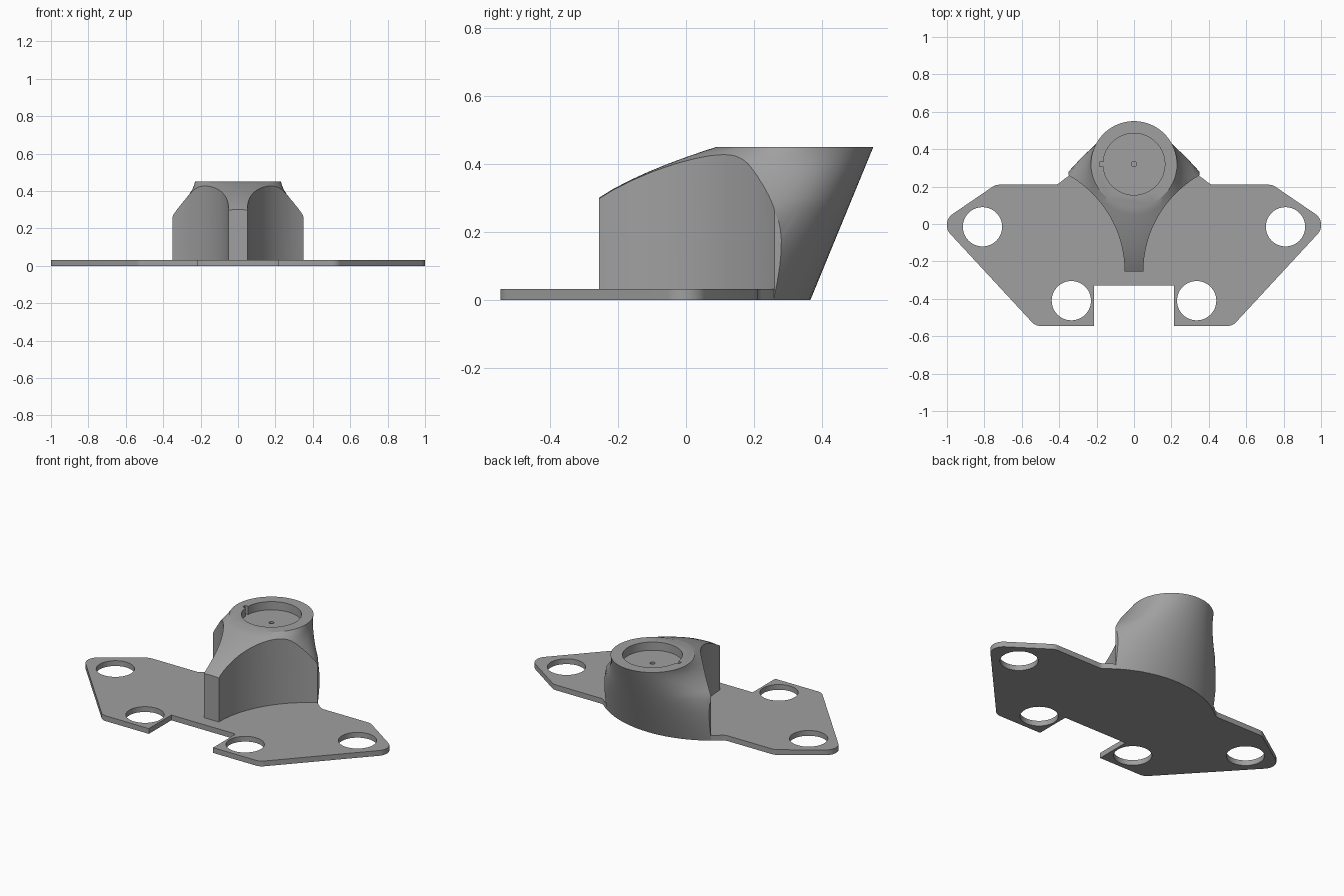
import bpy, bmesh, math
from mathutils import Vector

if "Cube" in bpy.data.objects:
    bpy.data.objects.remove(bpy.data.objects["Cube"])

H = 0.45            # total height
T = 0.032           # plate thickness

grey = bpy.data.materials.new("grey_plastic")
grey.diffuse_color = (0.35, 0.35, 0.35, 1)
grey.use_nodes = True
grey.node_tree.nodes["Principled BSDF"].inputs["Base Color"].default_value = grey.diffuse_color


def finish(name, bm):
    bmesh.ops.recalc_face_normals(bm, faces=bm.faces[:])
    me = bpy.data.meshes.new(name)
    bm.to_mesh(me)
    bm.free()
    ob = bpy.data.objects.new(name, me)
    me.materials.append(grey)
    bpy.context.collection.objects.link(ob)
    return ob


def loft(name, rings):
    """Solid skinned through equal-length closed rings, capped at both ends."""
    bm = bmesh.new()
    vs = [[bm.verts.new(p) for p in ring] for ring in rings]
    n = len(vs[0])
    for a, b in zip(vs, vs[1:]):
        for i in range(n):
            j = (i + 1) % n
            bm.faces.new((a[i], a[j], b[j], b[i]))
    bm.faces.new(vs[0][::-1])
    bm.faces.new(vs[-1])
    return finish(name, bm)


def prism(name, outline, z0, z1):
    return loft(name, [[(x, y, z) for x, y in outline] for z in (z0, z1)])


def circle(cx, cy, r, n=64):
    return [(cx + r * math.cos(2 * math.pi * i / n),
             cy + r * math.sin(2 * math.pi * i / n)) for i in range(n)]


def rounded(prev, corner, nxt, r, n=8):
    """Points of an arc of radius r that rounds a corner."""
    p, c, q = Vector(prev), Vector(corner), Vector(nxt)
    u, v = (p - c).normalized(), (q - c).normalized()
    half = u.angle(v) / 2
    centre = c + (u + v).normalized() * (r / math.sin(half))
    a = c + u * (r / math.tan(half)) - centre
    b = c + v * (r / math.tan(half)) - centre
    return [tuple(centre + (a * (1 - k / n) + b * (k / n)).normalized() * r)
            for k in range(n + 1)]


def boolean(target, tool, op):
    tool.hide_render = True
    bpy.context.view_layer.objects.active = target
    m = target.modifiers.new(op, 'BOOLEAN')
    m.operation, m.object, m.solver = op, tool, 'EXACT'
    bpy.ops.object.modifier_apply(modifier=m.name)
    bpy.data.objects.remove(tool)


def smooth(ob, deg=30):
    bpy.ops.object.select_all(action='DESELECT')
    ob.select_set(True)
    bpy.context.view_layer.objects.active = ob
    bpy.ops.object.shade_smooth_by_angle(angle=math.radians(deg))


# Base plate: right half of the outline, mirrored
R0, Y0 = 0.62, -0.255          # foot circle of the leaning body
R1, Y1 = 0.23, 0.32            # top circle of the leaning body
corners = [((0.215, -0.33), 0), ((0.215, -0.545), 0), ((0.527, -0.545), 0.06),
           ((1.038, 0.007), 0.071), ((0.74, 0.21), 0.06), ((0.41, 0.21), 0.05)]
back_arc = [(x, Y0 + math.sqrt(R0 ** 2 - x * x))
            for x in [0.37 - 0.037 * i for i in range(10)]]
half = []
for i, (c, r) in enumerate(corners):
    if r == 0:
        half.append(c)
    else:
        nxt = corners[i + 1][0] if i + 1 < len(corners) else back_arc[0]
        half += rounded(corners[i - 1][0], c, nxt, r)
half += back_arc
outline = half + [(0, Y0 + R0)] + [(-x, y) for x, y in reversed(half)]
plate = prism("base_plate", outline, 0, T)

# Four screw holes
for s in (-1, 1):
    for x, y in ((0.81, -0.015), (0.335, -0.41)):
        boolean(plate, prism("hole_cutter", circle(s * x, y, 0.105), -0.1, 0.1),
                'DIFFERENCE')
smooth(plate)

# Leaning body: oblique cone, fuller at the front and pinched at the sides
rings = []
N = 96
for t in (0.002, 0.2, 0.4, 0.6, 0.66, 0.72, 0.78, 0.84, 0.89, 0.93, 0.97, 1.0):
    u = max(0.0, (t - 0.6) / 0.4)
    f = 4 * u * (1 - u)
    ring = []
    for i in range(N):
        a = 2 * math.pi * i / N
        c, s = math.cos(a), math.sin(a)
        r = R0 + (R1 - R0) * t + f * (0.045 * max(0, -s) ** 4 - 0.03 * c ** 4)
        ring.append((r * c, Y0 + (Y1 - Y0) * t + r * s, H * t))
    rings.append(ring)
body = loft("socket_body", rings)

# Trim the body to a front rib and two wings with concave vertical walls
cx, cy, cr = 0.642, -0.255, 0.592
end = math.acos((cx - 0.35) / cr)
wall = [(cx - cr * math.cos(end * k / 24), cy + cr * math.sin(end * k / 24))
        for k in range(25)] + [(0.35, 0.8)]
trim = prism("wall_trim", wall + [(-x, y) for x, y in reversed(wall)], -0.1, 0.6)
boolean(body, trim, 'INTERSECT')

# Round socket with a key slot and a pin hole in its floor
boolean(body, prism("socket_cutter", circle(0, Y1, 0.165), H - 0.05, 0.6), 'DIFFERENCE')
key = [(-0.185, Y1 - 0.012), (-0.15, Y1 - 0.012), (-0.15, Y1 + 0.012), (-0.185, Y1 + 0.012)]
boolean(body, prism("key_cutter", key, H - 0.05, 0.6), 'DIFFERENCE')
boolean(body, prism("pin_cutter", circle(0, Y1, 0.014, 24), H - 0.1, 0.6), 'DIFFERENCE')
smooth(body, 25)
